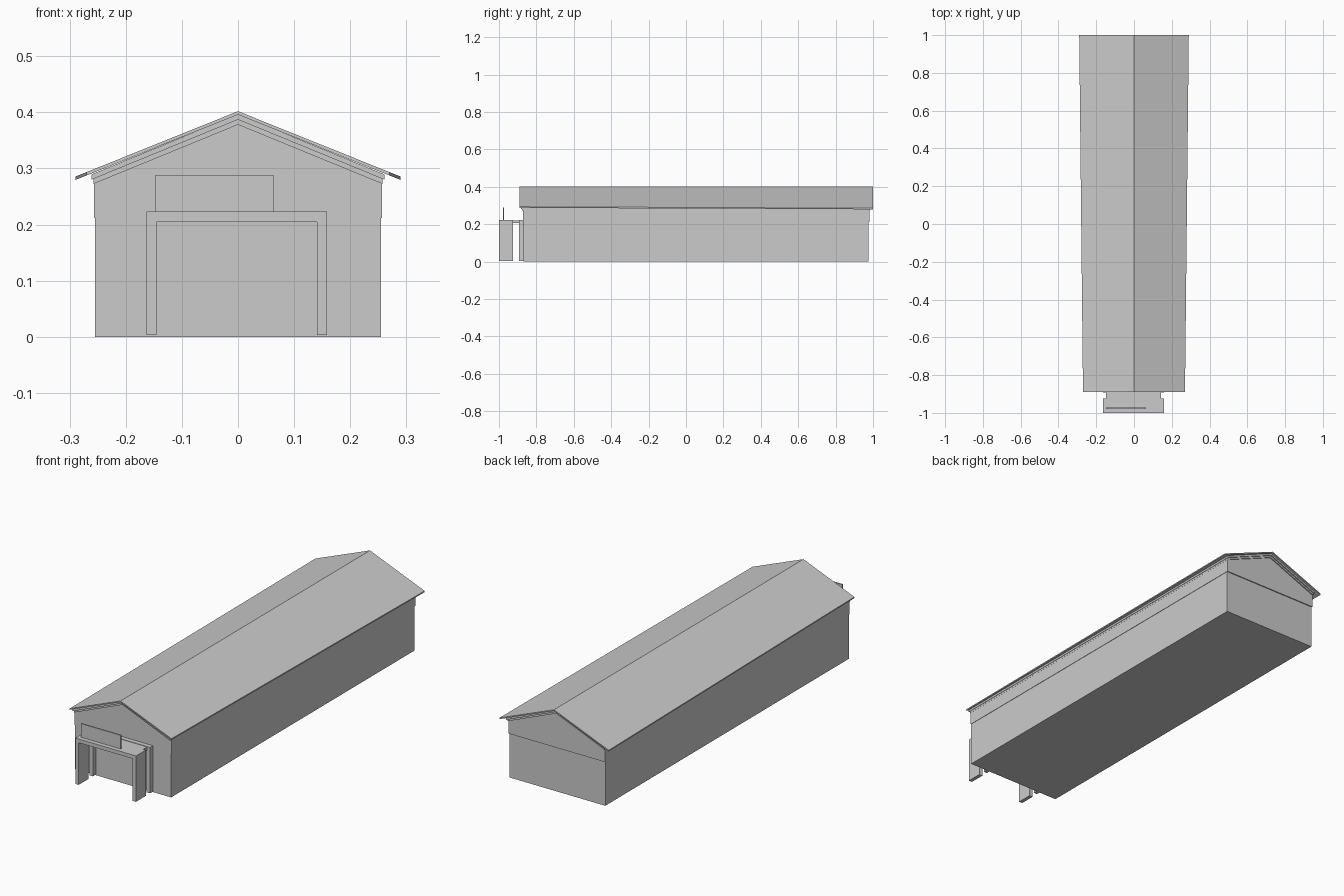
import bpy, bmesh

if "Cube" in bpy.data.objects:
    bpy.data.objects.remove(bpy.data.objects["Cube"])


def loft(name, front, back, y0, y1):
    """Solid between two matching (x, z) outlines at y0 and y1."""
    bm = bmesh.new()
    a = [bm.verts.new((x, y0, z)) for x, z in front]
    b = [bm.verts.new((x, y1, z)) for x, z in back]
    bm.faces.new(a)
    bm.faces.new(b[::-1])
    n = len(a)
    for i in range(n):
        j = (i + 1) % n
        bm.faces.new((a[i], b[i], b[j], a[j]))
    bmesh.ops.recalc_face_normals(bm, faces=bm.faces)
    me = bpy.data.meshes.new(name)
    bm.to_mesh(me)
    bm.free()
    ob = bpy.data.objects.new(name, me)
    bpy.context.collection.objects.link(ob)
    return ob


def house(w, z0, eave, apex):
    return [(-w, z0), (w, z0), (w, eave), (0, apex), (-w, eave)]


def chevron(w, bottom, top, slope):
    d = w * slope
    return [(-w, bottom - d), (0, bottom), (w, bottom - d),
            (w, top - d), (0, top), (-w, top - d)]


def box(name, x0, x1, y0, y1, z0, z1):
    p = [(x0, z0), (x1, z0), (x1, z1), (x0, z1)]
    return loft(name, p, p, y0, y1)


# Hall: lower walls and the slightly proud upper band with gables
p = house(0.2545, 0, 0.215, 0.215)
loft("lower_walls", p[:3] + p[4:], p[:3] + p[4:], -0.87, 0.975)
p = house(0.2565, 0.212, 0.274, 0.380)
loft("upper_walls", p, p, -0.871, 0.98)

# Stepped trim below the roof
for name, w, lo, hi, y0, y1 in (
        ("lower_gable_trim", 0.2575, 0.378, 0.3875, -0.876, 0.985),
        ("upper_gable_trim", 0.261, 0.387, 0.3965, -0.882, 0.99)):
    p = chevron(w, lo, hi, 0.41)
    loft(name, p, p, y0, y1)

# Roof: slopes widen towards the back
loft("roof", chevron(0.27, 0.396, 0.402, 0.402),
     chevron(0.29, 0.396, 0.402, 0.402), -0.89, 1.0)

# Entrance porch: front portal, rear portal and the slab joining them
L, R, IL, IR = -0.163, 0.159, -0.145, 0.141
for tag, y0, y1 in (("front", -1.0, -0.925), ("rear", -0.893, -0.869)):
    outline = [(L, 0.003), (IL, 0.003), (IL, 0.205), (IR, 0.205),
               (IR, 0.003), (R, 0.003), (R, 0.223), (L, 0.223)]
    loft(tag + "_portal", outline, outline, y0, y1)
box("porch_slab", -0.148, 0.143, -0.926, -0.872, 0.206, 0.221)

# Blank sign board on the porch
box("sign_board", -0.147, 0.063, -0.979, -0.972, 0.222, 0.288)
